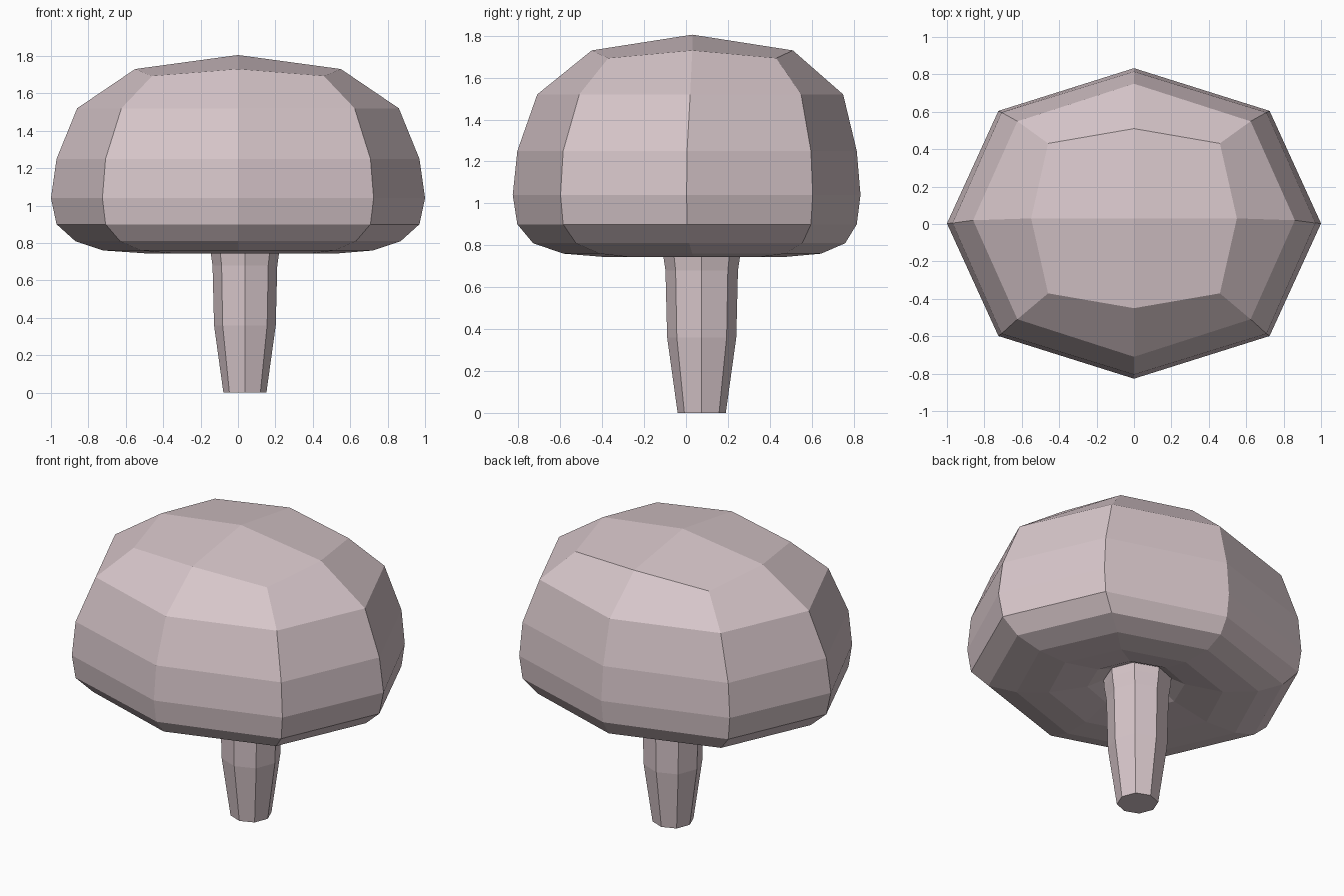
import bpy, bmesh

if "Cube" in bpy.data.objects:
    bpy.data.objects.remove(bpy.data.objects["Cube"])

mat = bpy.data.materials.new("pale_pink_grey")
mat.diffuse_color = (0.68, 0.565, 0.59, 1)
mat.use_nodes = True
mat.node_tree.nodes["Principled BSDF"].inputs["Base Color"].default_value = mat.diffuse_color


def ring(bm, z, rx, ry, cx, cy, corner, drop=0.0):
    """Eight-sided ring with points on the axes and lowered corners."""
    c = corner
    dirs = [(1, 0), (c, c), (0, 1), (-c, c), (-1, 0), (-c, -c), (0, -1), (c, -c)]
    return [bm.verts.new((cx + rx * a, cy + ry * b, z - drop * (i % 2)))
            for i, (a, b) in enumerate(dirs)]


def loft(bm, rings):
    """Join neighbouring rings with quads."""
    for a, b in zip(rings, rings[1:]):
        for i in range(8):
            j = (i + 1) % 8
            bm.faces.new((a[i], a[j], b[j], b[i]))


def finish(bm, name):
    bmesh.ops.recalc_face_normals(bm, faces=bm.faces)
    mesh = bpy.data.meshes.new(name)
    bm.to_mesh(mesh)
    bm.free()
    mesh.materials.append(mat)
    bpy.context.collection.objects.link(bpy.data.objects.new(name, mesh))


# Cap: from the hollow under it, round the rim, to the crown
bm = bmesh.new()
cap = [  # z, rx, ry, cx, cy, corner, drop
    (0.81, 0.19, 0.18, 0.04, 0.07, 0.72, 0),
    (0.775, 0.28, 0.26, 0.035, 0.06, 0.72, 0),
    (0.745, 0.52, 0.44, 0.02, 0.04, 0.72, 0),
    (0.76, 0.72, 0.615, 0.0, 0.03, 0.72, 0),
    (0.81, 0.87, 0.745, 0, 0.015, 0.725, 0),
    (0.90, 0.97, 0.81, 0, 0.005, 0.73, 0),
    (1.04, 1.00, 0.83, 0, 0.003, 0.725, 0),
    (1.25, 0.97, 0.81, 0, 0.005, 0.73, 0),
    (1.52, 0.86, 0.73, 0, 0.02, 0.725, 0),
    (1.73, 0.55, 0.48, 0, 0.03, 0.835, 0.037),
]
rings = [ring(bm, *row) for row in cap]
loft(bm, rings)
bm.faces.new(rings[0])
# Crown: four quads meeting at the peak
top = rings[-1]
peak = bm.verts.new((0, 0.03, 1.805))
for i in range(0, 8, 2):
    bm.faces.new((peak, top[i], top[i + 1], top[(i + 2) % 8]))
finish(bm, "mushroom_cap")

# Stem: tapered eight-sided column
bm = bmesh.new()
stem = [(0, 0.115), (0.36, 0.165), (0.68, 0.173), (0.76, 0.185), (0.83, 0.19)]
rings = [ring(bm, z, r, r, 0.037, 0.075, 0.72) for z, r in stem]
loft(bm, rings)
bm.faces.new(rings[0])
bm.faces.new(rings[-1])
finish(bm, "mushroom_stem")
